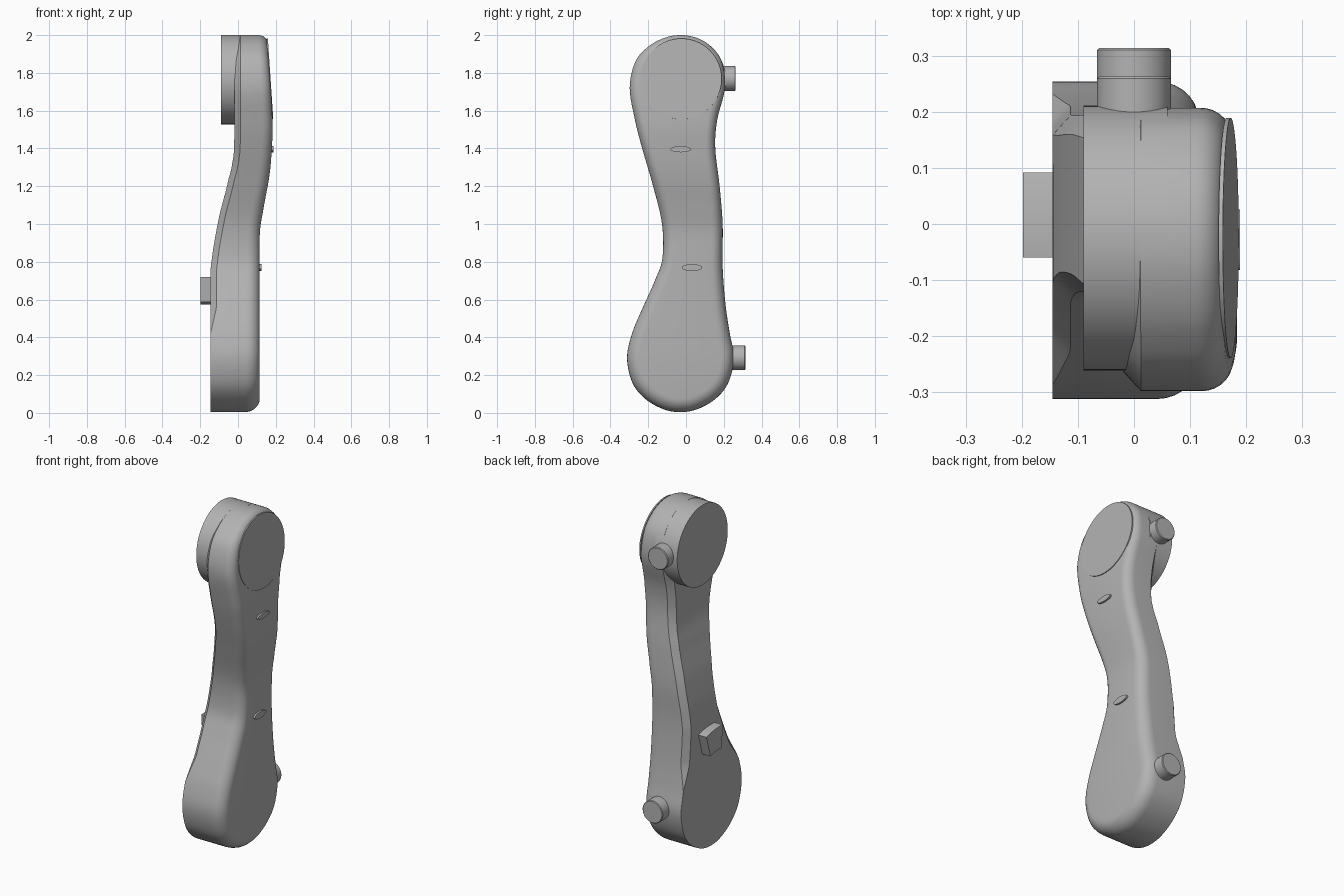
import bpy, bmesh, math
from mathutils import Vector, Matrix

cube = bpy.data.objects.get("Cube")
if cube:
    bpy.data.objects.remove(cube)

grey = bpy.data.materials.new("satin grey")
grey.use_nodes = True
grey.diffuse_color = (0.45, 0.45, 0.45, 1)
grey.node_tree.nodes["Principled BSDF"].inputs["Base Color"].default_value = (0.45, 0.45, 0.45, 1)


def finish(bm, name, angle=30):
    bmesh.ops.recalc_face_normals(bm, faces=bm.faces)
    mesh = bpy.data.meshes.new(name)
    bm.to_mesh(mesh)
    bm.free()
    mesh.materials.append(grey)
    ob = bpy.data.objects.new(name, mesh)
    bpy.context.collection.objects.link(ob)
    bpy.ops.object.select_all(action='DESELECT')
    ob.select_set(True)
    bpy.context.view_layer.objects.active = ob
    bpy.ops.object.shade_smooth_by_angle(angle=math.radians(angle))
    return ob


def cylinder(name, start, end, radius, stretch=(1, 1, 1), chamfer=0, segments=64):
    start, end = Vector(start), Vector(end)
    axis = end - start
    bm = bmesh.new()
    bmesh.ops.create_cone(bm, cap_ends=True, segments=segments, radius1=radius,
                          radius2=radius, depth=axis.length)
    if chamfer:
        rim = [e for e in bm.edges if all(v.co.z > 0 for v in e.verts)]
        bmesh.ops.bevel(bm, geom=rim, offset=chamfer, segments=1, affect='EDGES')
    turn = axis.to_track_quat('Z', 'Y').to_matrix().to_4x4()
    place = Matrix.Translation((start + end) / 2) @ Matrix.Diagonal((*stretch, 1)) @ turn
    bmesh.ops.transform(bm, matrix=place, verts=bm.verts)
    return finish(bm, name)


def catmull(a, b, c, d, t):
    return 0.5 * (2 * b + (c - a) * t + (2 * a - 5 * b + 4 * c - d) * t ** 2
                  + (3 * b - a - 3 * c + d) * t ** 3)


def along(table, z):
    # Smooth lookup of a depth at height z
    pts = [table[0]] + table + [table[-1]]
    if z <= table[0][0]:
        return table[0][1]
    for i in range(1, len(pts) - 2):
        if z <= pts[i + 1][0]:
            t = (z - pts[i][0]) / (pts[i + 1][0] - pts[i][0])
            return catmull(*(pts[j][1] for j in range(i - 1, i + 3)), t)
    return table[-1][1]


# Arm: height, rear edge and front edge of the side silhouette
stations = [(1.985, -0.115, 0.058), (1.94, -0.198, 0.132), (1.86, -0.268, 0.19),
            (1.72, -0.298, 0.206), (1.55, -0.27, 0.165), (1.4, -0.232, 0.155),
            (1.2, -0.174, 0.178), (1.0, -0.127, 0.194), (0.82, -0.125, 0.193),
            (0.7, -0.165, 0.198), (0.55, -0.232, 0.212), (0.42, -0.286, 0.232),
            (0.29, -0.312, 0.254), (0.16, -0.284, 0.224), (0.075, -0.217, 0.157),
            (0.02, -0.121, 0.061)]
back_depth = [(0, -0.145), (0.7, -0.145), (0.8, -0.14), (1.04, -0.1), (1.24, -0.05),
              (1.34, -0.027), (1.42, -0.02), (2, -0.02)]
front_depth = [(0, 0.115), (0.85, 0.115), (0.96, 0.116), (1.05, 0.13), (1.25, 0.165),
               (1.4, 0.179), (1.55, 0.182), (2, 0.156)]

control = ([Vector((-0.03, 2.0))] + [Vector((r, z)) for z, l, r in stations]
           + [Vector((-0.03, 0.004))] + [Vector((l, z)) for z, l, r in reversed(stations)])
STEPS = 6
count = len(control)
loop = [catmull(*(control[(i + k) % count] for k in (-1, 0, 1, 2)), s / STEPS)
        for i in range(count) for s in range(STEPS)]
n = len(loop)
normals = []
for i in range(n):
    d = (loop[(i + 1) % n] - loop[i - 1]).normalized()
    normals.append(Vector((d.y, -d.x)))

bm = bmesh.new()


def ring(side, across, down):
    # One rim loop: across and down are fractions of the edge treatment
    verts = []
    for p, nrm in zip(loop, normals):
        if side == 'back':
            fade = min(1, max(0, (p.y - 0.42) / 0.14))
            q = p + nrm * (0.035 * fade * across)
            x = along(back_depth, q.y) + 0.032 * fade * down
        else:
            size = 0.072 - 0.014 * p.y
            q = p + nrm * (size * across)
            x = along(front_depth, q.y) - size * 1.1 * down
        verts.append(bm.verts.new((x, q.x, q.y)))
    return verts


rings = [ring('back', 1, 0), ring('back', 0, 1)]
for k in range(8):
    a = k / 7 * math.pi / 2
    rings.append(ring('front', 1 - math.cos(a), 1 - math.sin(a)))
for a, b in zip(rings, rings[1:]):
    for i in range(n):
        j = (i + 1) % n
        bm.faces.new((a[i], a[j], b[j], b[i]))
# Close both faces with strips running from edge to edge
for r in (rings[0], rings[-1]):
    for i in range(n // 2):
        quad = [r[i], r[i + 1], r[(n - i - 1) % n], r[(n - i) % n]]
        bm.faces.new(list(dict.fromkeys(quad)))
finish(bm, "arm_body", 32)

# Upper joint hub and its thin tilted cover
cylinder("upper_hub", (-0.09, -0.025, 1.764), (0.06, -0.025, 1.764), 0.236, segments=96)
cylinder("upper_cover", (0.165, -0.025, 1.768), (0.1725, -0.025, 1.7685), 0.214, segments=96)

# Side pegs
cylinder("upper_peg", (0, 0.1, 1.77), (0, 0.263, 1.77), 0.066, chamfer=0.004)
cylinder("lower_peg", (0, 0.15, 0.292), (0, 0.314, 0.292), 0.066, chamfer=0.004)

# Small oval studs
cylinder("upper_stud", (0.15, -0.028, 1.396), (0.189, -0.028, 1.396), 0.054, (1, 1, 0.3))
cylinder("lower_stud", (0.09, 0.032, 0.769), (0.125, 0.032, 0.769), 0.054, (1, 1, 0.34))

# Stop block: an annular sector around the lower joint
bm = bmesh.new()
angles = [math.radians(-4 + 20.5 * k / 8) for k in range(9)]
outline = [(0.43, a) for a in angles] + [(0.297, a) for a in reversed(angles)]
face = bm.faces.new([bm.verts.new((-0.198, -0.03 + r * math.sin(a), 0.29 + r * math.cos(a)))
                     for r, a in outline])
extruded = bmesh.ops.extrude_face_region(bm, geom=[face])
bmesh.ops.translate(bm, vec=(0.09, 0, 0),
                    verts=[g for g in extruded['geom'] if isinstance(g, bmesh.types.BMVert)])
finish(bm, "stop_block")
